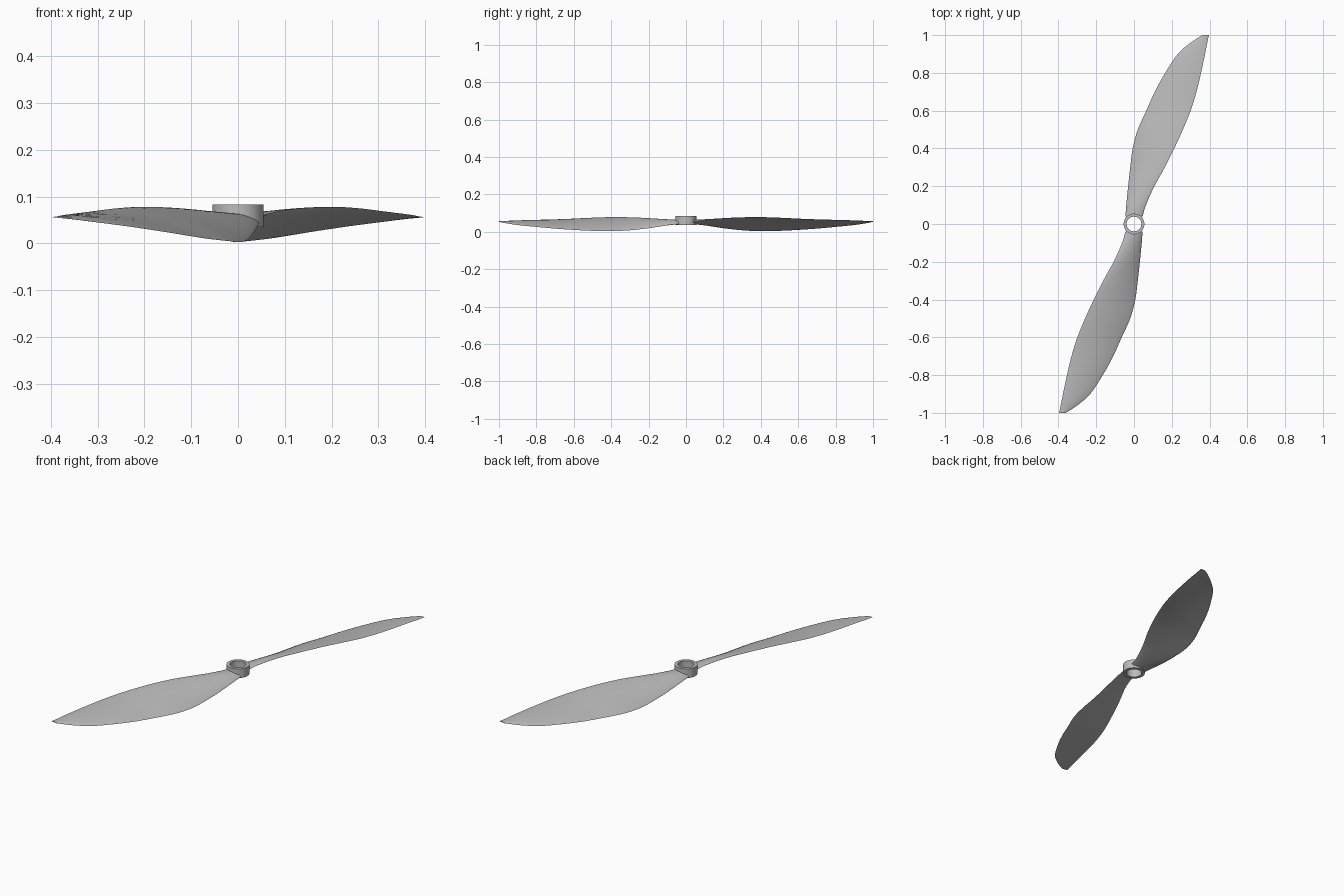
import bpy
import bmesh
import math
from mathutils import Vector

default_cube = bpy.data.objects.get("Cube")
if default_cube:
    bpy.data.objects.remove(default_cube, do_unlink=True)

# Single grey plastic
grey = bpy.data.materials.new("grey plastic")
grey.use_nodes = True
colour = (0.5, 0.5, 0.5, 1)
grey.diffuse_color = colour
grey.node_tree.nodes["Principled BSDF"].inputs["Base Color"].default_value = colour

# Blade stations: span, low edge (x, z), high edge (x, z), thickness
STATIONS = [
    (.04, -.045, .043, .046, .056, .022),
    (.10, -.041, .035, .063, .063, .020),
    (.20, -.031, .019, .108, .072, .017),
    (.30, -.020, .008, .163, .077, .014),
    (.40, -.007, .003, .213, .078, .012),
    (.50, .020, .005, .259, .075, .011),
    (.60, .065, .010, .300, .070, .010),
    (.70, .110, .017, .331, .066, .009),
    (.80, .165, .026, .355, .063, .008),
    (.90, .232, .036, .376, .060, .006),
    (.96, .300, .045, .388, .057, .005),
    (1.0, .362, .053, .396, .056, .003),
]
STEPS = 4
CHORD = 14


def make_object(name, bm, angle):
    bmesh.ops.recalc_face_normals(bm, faces=bm.faces)
    mesh = bpy.data.meshes.new(name)
    bm.to_mesh(mesh)
    bm.free()
    mesh.materials.append(grey)
    obj = bpy.data.objects.new(name, mesh)
    bpy.context.collection.objects.link(obj)
    bpy.ops.object.select_all(action='DESELECT')
    obj.select_set(True)
    bpy.context.view_layer.objects.active = obj
    bpy.ops.object.shade_smooth_by_angle(angle=math.radians(angle))
    return obj


def smooth_stations(rows):
    """Refine the stations with a Catmull-Rom spline."""
    points = [Vector(row) for row in rows]
    result = []
    for i in range(len(points) - 1):
        a, b = points[max(i - 1, 0)], points[i]
        c, d = points[i + 1], points[min(i + 2, len(points) - 1)]
        for step in range(STEPS):
            t = step / STEPS
            result.append(b + (c - a) * (t / 2)
                          + (a * 2 - b * 5 + c * 4 - d) * (t * t / 2)
                          + (b * 3 - a - c * 3 + d) * (t ** 3 / 2))
    result.append(points[-1])
    return result


def section(station):
    """Closed cambered airfoil loop: over the top, back along the underside."""
    span, low_x, low_z, high_x, high_z, thickness = station
    low, high = Vector((low_x, span, low_z)), Vector((high_x, span, high_z))
    chord = high - low
    normal = Vector((-chord.z, 0, chord.x)).normalized()
    loop = []
    for side in (1, -1):
        for k in range(CHORD):
            t = (1 - math.cos(math.pi * k / CHORD)) / 2
            if side < 0:
                t = 1 - t
            bulge = 4 * t * (1 - t)
            camber = chord.length * 0.035 * bulge
            half = thickness / 2 * bulge ** 0.7
            loop.append(low + chord * t + normal * (camber + side * half))
    return loop


def build_blade(name, turn):
    bm = bmesh.new()
    loops = [[bm.verts.new(p) for p in section(s)] for s in smooth_stations(STATIONS)]
    for inner, outer in zip(loops, loops[1:]):
        for k in range(len(inner)):
            n = (k + 1) % len(inner)
            bm.faces.new((inner[k], inner[n], outer[n], outer[k]))
    bm.faces.new(loops[0])
    bm.faces.new(loops[-1])
    blade = make_object(name, bm, 40)
    blade.rotation_euler.z = turn
    return blade


# Two twisted blades, half a turn apart
build_blade("back_blade", 0)
build_blade("front_blade", math.pi)

# Hub: a ring lathed around the shaft hole
profile = [(.039, .035), (.055, .035), (.055, .083), (.039, .083)]
bm = bmesh.new()
verts = [bm.verts.new((r, 0, z)) for r, z in profile]
edges = [bm.edges.new((verts[k], verts[(k + 1) % len(verts)])) for k in range(len(verts))]
bmesh.ops.spin(bm, geom=verts + edges, cent=(0, 0, 0), axis=(0, 0, 1),
               angle=math.tau, steps=48, use_merge=True)
bmesh.ops.remove_doubles(bm, verts=bm.verts, dist=0.0001)
make_object("hub", bm, 30)
